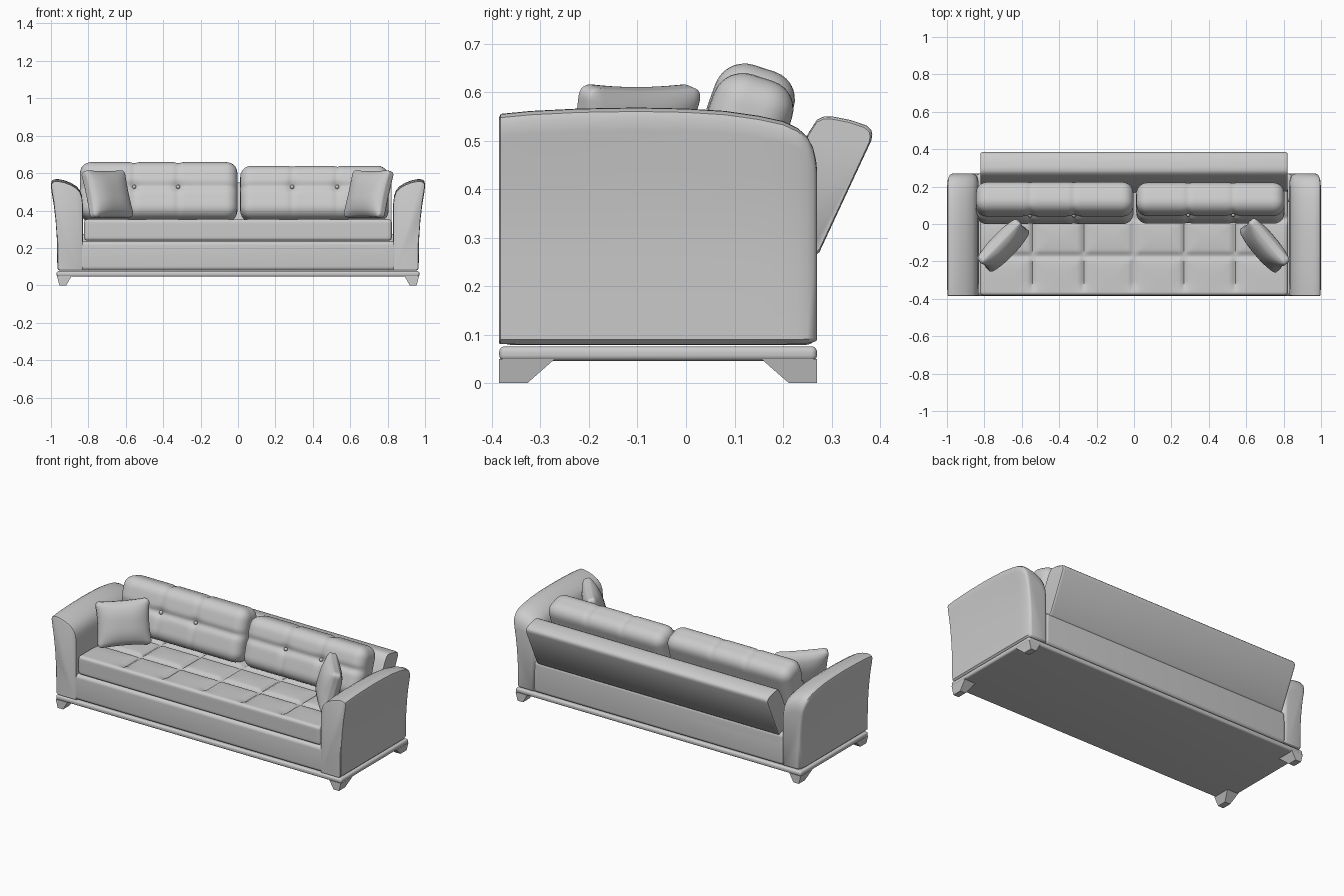
import bpy, bmesh
from math import radians, ceil, exp
from mathutils import Vector, Euler, Matrix

if "Cube" in bpy.data.objects:
    bpy.data.objects.remove(bpy.data.objects["Cube"])


def finish(name, bm, matrix=None, angle=40):
    bmesh.ops.remove_doubles(bm, verts=bm.verts, dist=1e-5)
    bmesh.ops.recalc_face_normals(bm, faces=bm.faces)
    me = bpy.data.meshes.new(name)
    bm.to_mesh(me)
    bm.free()
    me.shade_smooth()
    me.set_sharp_from_angle(angle=radians(angle))
    ob = bpy.data.objects.new(name, me)
    bpy.context.collection.objects.link(ob)
    if matrix:
        ob.matrix_world = matrix
    return ob


def place(loc, rot=(0, 0, 0)):
    return Matrix.Translation(loc) @ Euler([radians(a) for a in rot]).to_matrix().to_4x4()


def soft_box(name, size, r, matrix, step=9.0, shape=None):
    """Rounded box on a fine grid; shape(p, n) may reshape each point."""
    half = Vector(size) / 2
    coords = []
    for h in half:
        n = max(1, ceil((2 * h - 2 * r) / step))
        rim = [r * k / 4 for k in range(4)]
        inner = [r + (2 * h - 2 * r) * k / n for k in range(n + 1)]
        coords.append([c - h for c in rim + inner + [2 * h - a for a in reversed(rim)]])
    bm = bmesh.new()
    for ax in range(3):
        u, v = (ax + 1) % 3, (ax + 2) % 3
        for s in (-1, 1):
            grid = []
            for cu in coords[u]:
                row = []
                for cv in coords[v]:
                    p = Vector((0, 0, 0))
                    p[ax], p[u], p[v] = s * half[ax], cu, cv
                    core = Vector([max(r - h, min(h - r, c)) for c, h in zip(p, half)])
                    nrm = (p - core).normalized()
                    p = core + nrm * r
                    row.append(bm.verts.new(shape(p, nrm) if shape else p))
                grid.append(row)
            for a, b in zip(grid, grid[1:]):
                for i in range(len(a) - 1):
                    bm.faces.new((a[i], b[i], b[i + 1], a[i + 1]))
    return finish(name, bm, matrix, 60 if shape else 40)


def loft(name, rings):
    bm = bmesh.new()
    loops = [[bm.verts.new(p) for p in ring] for ring in rings]
    for a, b in zip(loops, loops[1:]):
        for i in range(len(a)):
            j = (i + 1) % len(a)
            bm.faces.new((a[i], a[j], b[j], b[i]))
    bm.faces.new(loops[0])
    bm.faces.new(loops[-1])
    return finish(name, bm)


def groove(d, width):
    return exp(-(d / width) ** 2)


# Plinth and four splayed feet
soft_box("plinth", (1.94, 0.655, 0.030), 0.012, place((0, -0.0575, 0.061)))
for sx in (-1, 1):
    for y, sy in ((-0.385, 1), (0.27, -1)):
        top = [(0.968, 0), (0.89, 0), (0.89, 0.115), (0.968, 0.115)]
        bot = [(0.955, 0), (0.918, 0), (0.918, 0.058), (0.955, 0.058)]
        loft("foot", [[(sx * a, y + sy * b, z) for a, b in q]
                      for q, z in ((bot, 0), (top, 0.05))])

# Lower body and its rear rail
soft_box("body", (1.70, 0.653, 0.157), 0.022, place((0, -0.0575, 0.1575)))
soft_box("rear_rail", (1.70, 0.15, 0.19), 0.025, place((0, 0.194, 0.18)))

# Arms: flared profile lofted from front to back
arm = [(0.955, 0.08), (0.966, 0.09), (0.968, 0.25), (0.975, 0.36), (0.985, 0.45),
       (0.996, 0.52), (0.999, 0.545), (0.995, 0.559), (0.982, 0.566), (0.96, 0.567),
       (0.93, 0.561), (0.895, 0.548), (0.865, 0.53), (0.845, 0.508), (0.835, 0.48),
       (0.83, 0.44), (0.83, 0.08)]
stations = [(-0.385, 0.548, 0.006), (-0.382, 0.555, 0.001), (-0.32, 0.561, 0),
            (-0.22, 0.566, 0), (-0.1, 0.568, 0), (0.0, 0.566, 0), (0.08, 0.561, 0),
            (0.15, 0.551, 0), (0.20, 0.54, 0), (0.23, 0.526, 0.002),
            (0.25, 0.508, 0.007), (0.262, 0.485, 0.014), (0.268, 0.46, 0.022),
            (0.27, 0.44, 0.032)]
for side, sx in (("left", -1), ("right", 1)):
    rings = []
    for y, top, inset in stations:
        k = (top - 0.08 - inset * 0.3) / 0.487
        rings.append([(sx * (0.91 + (x - 0.91) * (1 - inset / 0.085)), y,
                       0.08 + inset * 0.3 + (z - 0.08) * k) for x, z in arm])
    loft(side + "_arm", rings)

# Slanted backrest panel
panel = [(0.275, 0.27), (0.382, 0.50), (0.384, 0.512), (0.382, 0.522), (0.372, 0.531),
         (0.34, 0.542), (0.305, 0.549), (0.285, 0.550), (0.270, 0.543), (0.252, 0.515),
         (0.15, 0.30), (0.16, 0.25), (0.25, 0.25)]
cy, cz = 0.27, 0.42
loft("backrest", [[(x, cy + (y - cy) * k, cz + (z - cz) * k) for y, z in panel]
                  for x, k in ((-0.82, 0.96), (-0.816, 0.99), (-0.808, 1),
                               (0.808, 1), (0.816, 0.99), (0.82, 0.96))])


# Tufted seat with a grid of seams
def seat_shape(p, n):
    dx = min(abs(p.x - 0.27 * k) for k in range(-2, 3))
    dy = min(abs(p.y + 0.08), abs(p.y - 0.12))
    fade = min(1, max(0, (p.y + 0.275) / 0.05))
    d = max(groove(dx, 0.012) * fade, groove(dy, 0.014)) * 0.014
    d += 0.005 * max(groove(dx, 0.05) * fade, groove(dy, 0.05))
    return p - Vector((0, 0, d * max(n.z, 0)))


soft_box("seat", (1.645, 0.58, 0.115), 0.018, place((0, -0.092, 0.296)), 0.0125, seat_shape)

# Two leaning back cushions with seams and buttons
for side, x0, x1, h, z, seams in (("left", -0.845, -0.003, 0.315, 0.499, (-0.555, -0.32)),
                                  ("right", 0.012, 0.805, 0.295, 0.489, (0.29, 0.53))):
    mid = (x0 + x1) / 2
    m = place((mid, 0.113, z), (-18, 0, 0))
    zs = 0.517 - z - 0.012

    def back_shape(p, n):
        dx = min(abs(p.x + mid - s) for s in seams)
        front = max(-n.y, 0)
        d = 0.006 * groove(dx, 0.014) * max(front, n.z, 0)
        d += front * (0.012 * groove(p.z - zs, 0.018)
                      + 0.010 * groove(dx, 0.03) * groove(p.z - zs, 0.03))
        puff = 0.006 * front * (1 - (2 * p.z / h) ** 2)
        return p - n * (d - puff)

    soft_box(side + "_back_cushion", (x1 - x0, 0.165, h), 0.06, m, 0.012, back_shape)
    for s in seams:
        bm = bmesh.new()
        bmesh.ops.create_uvsphere(bm, u_segments=16, v_segments=10, radius=0.011)
        finish("button", bm, m @ Matrix.Translation((s - mid, -0.072, zs)))


# Throw pillows in the corners
def pillow_shape(p, n):
    u, w = p.x / 0.155, p.z / 0.132
    fat = 0.42 + 0.58 * (1 - abs(u) ** 3) * (1 - abs(w) ** 3)
    return Vector((p.x * (0.93 + 0.07 * w * w), p.y * fat, p.z * (0.94 + 0.06 * u * u)))


for side, sx, yaw in (("left", -1, 46), ("right", 1, -50)):
    soft_box(side + "_pillow", (0.31, 0.12, 0.265), 0.03,
             place((sx * 0.698, -0.115, 0.487), (-16, 0, yaw)), 0.012, pillow_shape)
